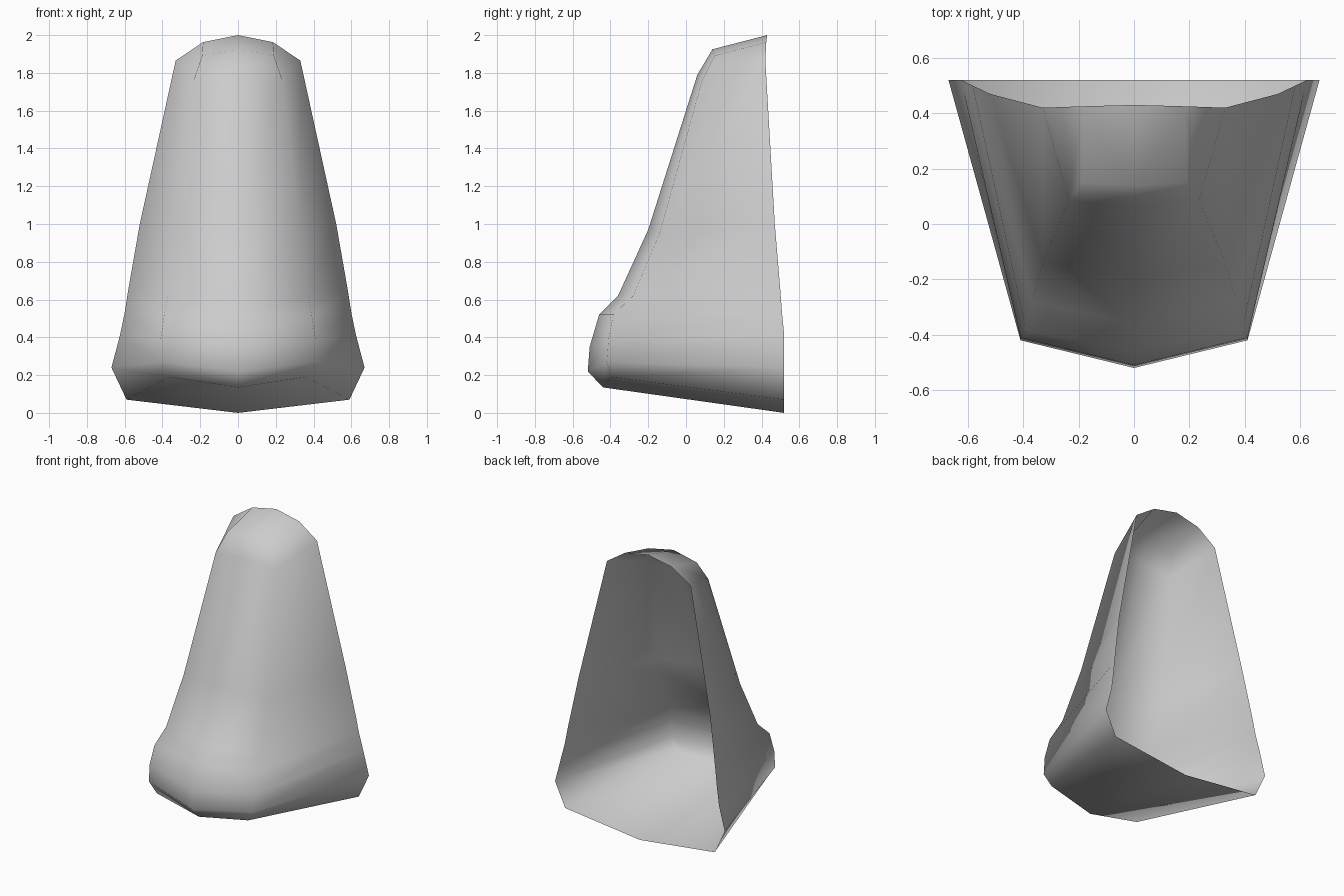
import bpy
import bmesh

if "Cube" in bpy.data.objects:
    bpy.data.objects.remove(bpy.data.objects["Cube"])

# One half of the shell, listed from the underside to the tip.
# Each row: centre ridge (y, z), front corner (x, y, z), back rim (x, y, z)
ROWS = [
    ((-0.44, 0.135), (0.36, -0.40, 0.19), (0.59, 0.52, 0.07)),
    ((-0.52, 0.22), (0.41, -0.42, 0.27), (0.67, 0.52, 0.24)),
    ((-0.51, 0.35), (0.41, -0.41, 0.39), (0.625, 0.52, 0.41)),
    ((-0.46, 0.52), (0.39, -0.385, 0.52), (0.60, 0.508, 0.53)),
    ((-0.36, 0.62), (0.37, -0.28, 0.62), (0.583, 0.50, 0.64)),
    ((-0.20, 0.97), (0.33, -0.14, 0.95), (0.52, 0.47, 1.00)),
    ((0.06, 1.79), (0.235, 0.085, 1.76), (0.33, 0.42, 1.865)),
    ((0.14, 1.925), (0.19, 0.15, 1.89), (0.185, 0.425, 1.963)),
]

grey = bpy.data.materials.new("light_grey")
grey.diffuse_color = (0.6, 0.6, 0.6, 1.0)
grey.use_nodes = True
grey.node_tree.nodes["Principled BSDF"].inputs["Base Color"].default_value = grey.diffuse_color

bm = bmesh.new()
grid = [[bm.verts.new((0, *c)), bm.verts.new(k), bm.verts.new(r)]
        for c, k, r in ROWS]

# Front and side walls
for low, high in zip(grid, grid[1:]):
    for i in range(2):
        bm.faces.new((low[i], low[i + 1], high[i + 1], high[i]))

# Sloping cap and underside, both ending on the open back rim
cap_back = bm.verts.new((0, 0.43, 2.0))
base_back = bm.verts.new((0, 0.52, 0.0))
bm.faces.new((grid[-1][0], grid[-1][1], grid[-1][2], cap_back))
bm.faces.new((grid[0][0], base_back, grid[0][2], grid[0][1]))

for face in bm.faces:
    face.smooth = True

mesh = bpy.data.meshes.new("tapered_shell")
bm.to_mesh(mesh)
bm.free()
mesh.materials.append(grey)

shell = bpy.data.objects.new("tapered_shell", mesh)
bpy.context.collection.objects.link(shell)

# Mirror across the centre ridge
mirror = shell.modifiers.new("mirror", 'MIRROR')
mirror.use_clip = True
mirror.merge_threshold = 0.001
